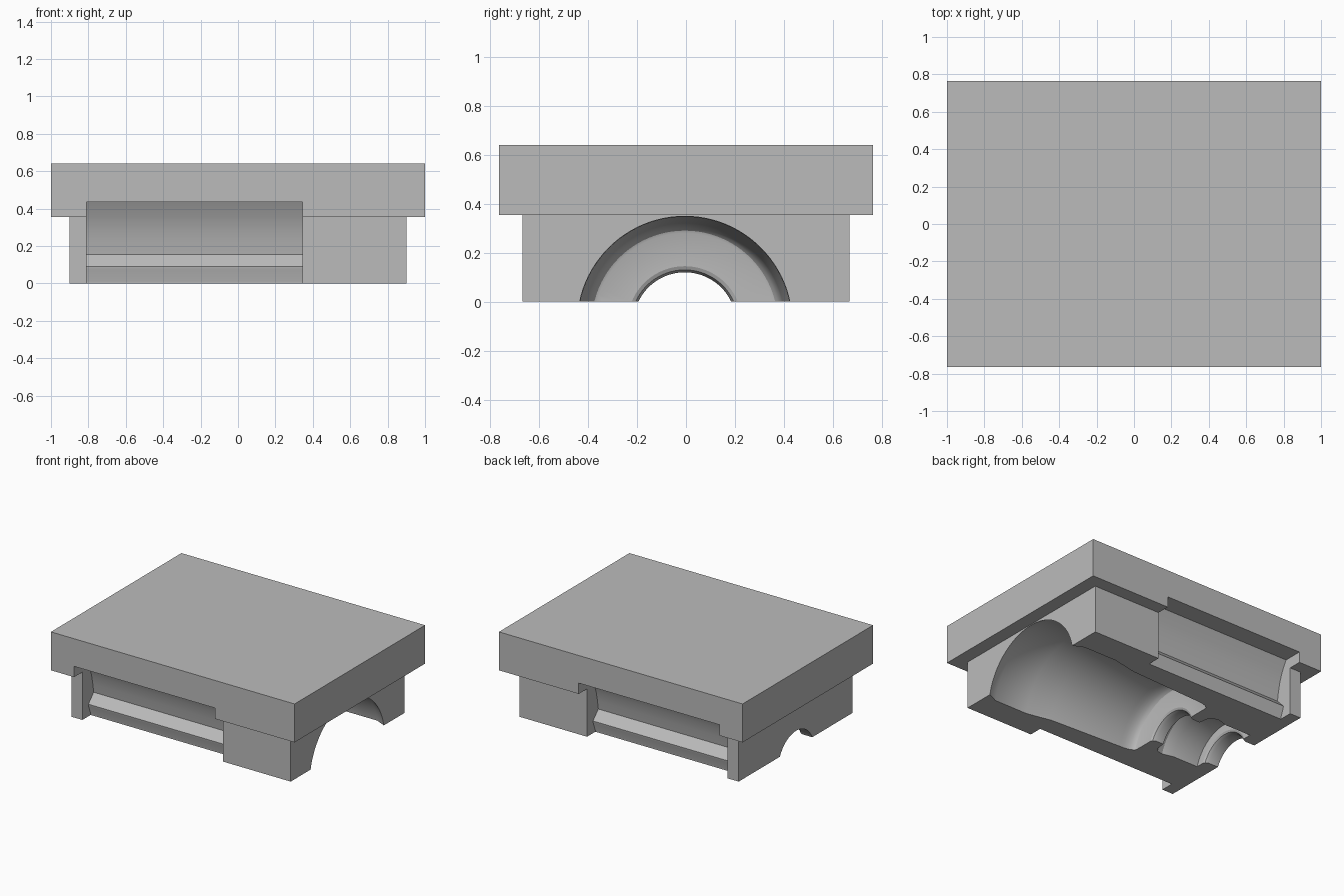
import bpy, bmesh, math
from mathutils import Vector, Matrix

if "Cube" in bpy.data.objects:
    bpy.data.objects.remove(bpy.data.objects["Cube"], do_unlink=True)

grey = bpy.data.materials.new("plain_grey")
grey.use_nodes = True
colour = (0.5, 0.5, 0.5, 1)
grey.diffuse_color = colour
grey.node_tree.nodes["Principled BSDF"].inputs["Base Color"].default_value = colour


def finish(name, bm):
    bmesh.ops.recalc_face_normals(bm, faces=bm.faces)
    mesh = bpy.data.meshes.new(name)
    bm.to_mesh(mesh)
    bm.free()
    mesh.materials.append(grey)
    obj = bpy.data.objects.new(name, mesh)
    bpy.context.collection.objects.link(obj)
    return obj


def box(name, size, z_low):
    bm = bmesh.new()
    move = Matrix.Translation((0, 0, z_low + size[2] / 2))
    bmesh.ops.create_cube(bm, size=1, matrix=move @ Matrix.Diagonal((*size, 1)))
    return finish(name, bm)


def revolve(name, profile, y, z, steps=96):
    """Turn an (x, radius) profile about an axis parallel to x."""
    bm = bmesh.new()
    verts = [bm.verts.new((px, y, z + r)) for px, r in profile]
    edges = [bm.edges.new(pair) for pair in zip(verts, verts[1:])]
    bmesh.ops.spin(bm, geom=verts + edges, cent=(0, y, z), axis=(1, 0, 0),
                   angle=math.tau, steps=steps, use_merge=True)
    bmesh.ops.remove_doubles(bm, verts=bm.verts, dist=0.0001)
    return finish(name, bm)


def extrude_x(name, section, x0, x1, side):
    """Extrude a (y, z) section along x, on the front or back side."""
    bm = bmesh.new()
    face = bm.faces.new([bm.verts.new((x0, side * y, z)) for y, z in section])
    out = bmesh.ops.extrude_face_region(bm, geom=[face])
    moved = [v for v in out["geom"] if isinstance(v, bmesh.types.BMVert)]
    bmesh.ops.translate(bm, verts=moved, vec=Vector((x1 - x0, 0, 0)))
    return finish(name, bm)


def combine(target, tool, operation):
    mod = target.modifiers.new(operation.lower(), "BOOLEAN")
    mod.operation, mod.solver, mod.object = operation, "EXACT", tool
    bpy.context.view_layer.update()
    mesh = bpy.data.meshes.new_from_object(
        target.evaluated_get(bpy.context.evaluated_depsgraph_get()))
    target.modifiers.clear()
    target.data = mesh
    bpy.data.objects.remove(tool, do_unlink=True)


# Stepped body: wide slab on a narrower block
body = box("mould_body", (2, 1.53, 0.285), 0.355)
combine(body, box("lower_block", (1.8, 1.335, 0.5), 0), "UNION")

# Stepped round bore: lip, wide mouth, tapered chamber, neck, small chamber, outlet
bore = [(0.95, 0), (0.95, 0.439), (0.9, 0.439), (0.82, 0.475), (0.55, 0.475),
        (0.36, 0.437), (-0.22, 0.41)]
bore += [(-0.22 - 0.11 * math.sin(a), 0.37 + 0.04 * math.cos(a))
         for a in (math.pi / 12 * i for i in range(1, 7))]
bore += [(-0.33, 0.235), (-0.337, 0.22), (-0.36, 0.21), (-0.42, 0.21), (-0.43, 0.27),
         (-0.45, 0.3), (-0.5, 0.31), (-0.58, 0.29), (-0.79, 0.29),
         (-0.79, 0.235), (-0.797, 0.22), (-0.82, 0.21), (-0.95, 0.21), (-0.95, 0)]
combine(body, revolve("bore_cutter", bore, -0.005, -0.09), "DIFFERENCE")

# Long side pockets with a beaked ledge and a hollow back wall
pocket = [(0.8, -0.05), (0.57, -0.05), (0.57, 0.01), (0.595, 0.075), (0.597, 0.09),
          (0.535, 0.155), (0.545, 0.22), (0.56, 0.29), (0.585, 0.36), (0.625, 0.435),
          (0.8, 0.435)]
for side in (-1, 1):
    combine(body, extrude_x("pocket_cutter", pocket, -0.81, 0.345, side), "DIFFERENCE")

# Smooth bore, sharp corners
bpy.ops.object.select_all(action="DESELECT")
body.select_set(True)
bpy.context.view_layer.objects.active = body
bpy.ops.object.shade_smooth_by_angle(angle=math.radians(25))
